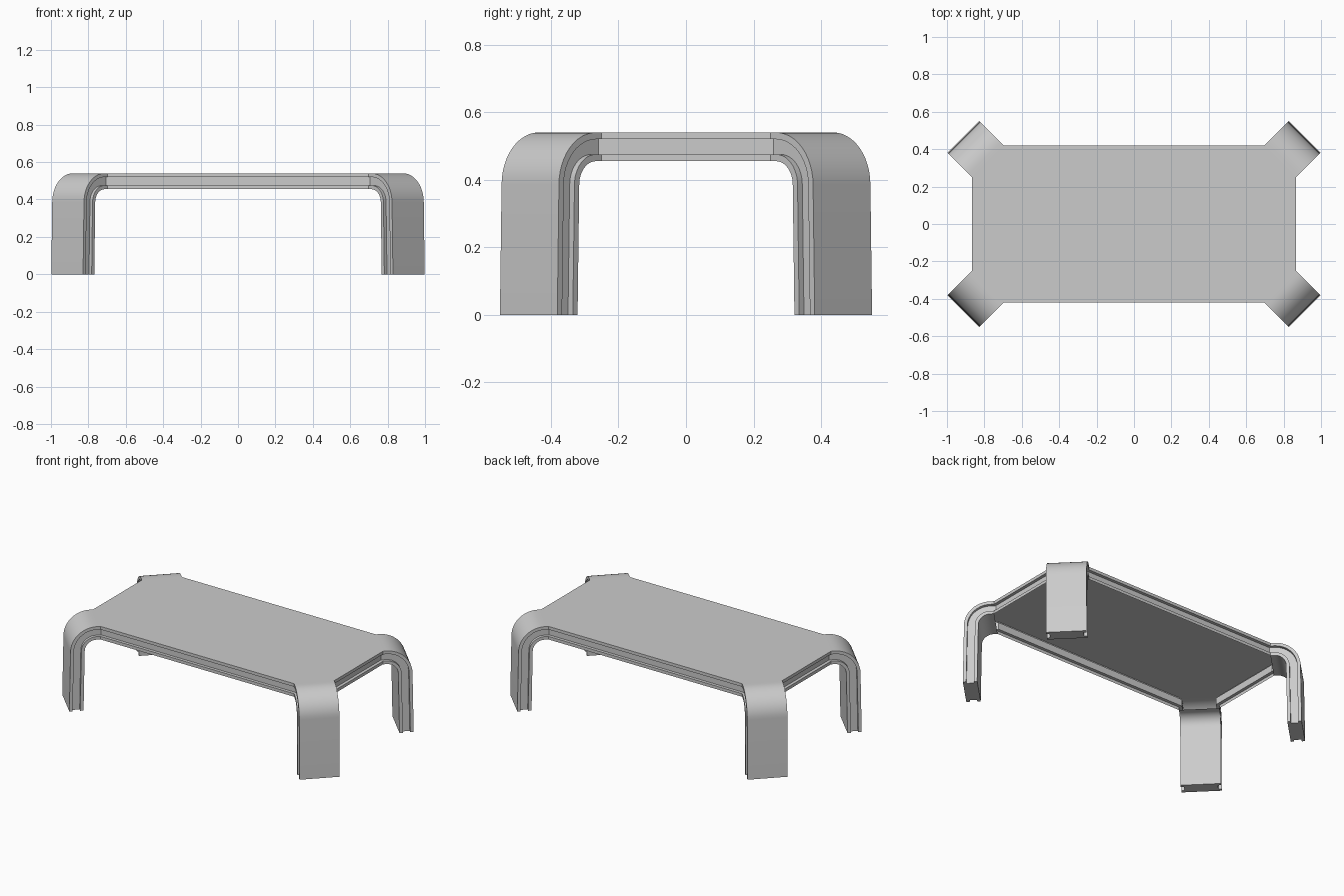
import bpy, bmesh, math

if "Cube" in bpy.data.objects:
    bpy.data.objects.remove(bpy.data.objects["Cube"])

R2 = math.sqrt(2)
CX, CY = 0.7825, 0.335      # middle of each leg-to-top joint
W = 0.12                    # half width of a leg
H, RAD = 0.54, 0.155        # table height, outer bend radius
LEAN, STRAIGHT, SEG = 0.007, 0.023, 12
# grooved edge section: (inset, depth below outer skin)
EDGE = [(0, 0), (0, .02), (.02, .02), (.02, .065), (0, .065), (0, .085)]

# stations along a leg: distance outward, height, outward normal
stations = [(0, H, 0, 1)]
for k in range(SEG + 1):
    a = math.pi / 2 * k / SEG
    s, c = math.sin(a), math.cos(a)
    stations.append((STRAIGHT + RAD * s, H - RAD + RAD * c, s, c))
stations.append((STRAIGHT + RAD + LEAN, 0, 1, 0))

bm = bmesh.new()


def column(sx, sy, side, k):
    """Vertices of the grooved edge at one station of one leg."""
    t, z, nt, nz = stations[k]
    out = []
    for inset, depth in EDGE:
        d = t - nt * depth + (inset * (1 - R2) if k == 0 else 0)
        v = side * (W - inset)
        out.append(bm.verts.new((sx * (CX + (d + v) / R2),
                                 sy * (CY + (d - v) / R2), z - nz * depth)))
    return out


def strip(a, b):
    for i in range(len(a) - 1):
        bm.faces.new((a[i], a[i + 1], b[i + 1], b[i]))


# four bent legs with hollow interiors and closed feet
joints = {}
for sx in (1, -1):
    for sy in (1, -1):
        cols = {s: [column(sx, sy, s, k) for k in range(len(stations))] for s in (-1, 1)}
        for k in range(len(stations) - 1):
            for s in (-1, 1):
                strip(cols[s][k], cols[s][k + 1])
            for e in (0, -1):
                bm.faces.new((cols[-1][k][e], cols[1][k][e],
                              cols[1][k + 1][e], cols[-1][k + 1][e]))
        bm.faces.new(cols[-1][-1] + cols[1][-1][::-1])
        for s in (-1, 1):
            joints[sx, sy, s] = cols[s][0]

# grooved rims of the top, open underneath
for sg in (1, -1):
    strip(joints[1, sg, -1], joints[-1, sg, -1])
    strip(joints[sg, 1, 1], joints[sg, -1, 1])

# eight-sided top panel
ring = [(1, 1, 1), (1, 1, -1), (-1, 1, -1), (-1, 1, 1),
        (-1, -1, 1), (-1, -1, -1), (1, -1, -1), (1, -1, 1)]
top = bm.faces.new([joints[r][0] for r in ring])
bmesh.ops.recalc_face_normals(bm, faces=bm.faces[:])
if top.normal.z < 0:
    bmesh.ops.reverse_faces(bm, faces=bm.faces[:])

mesh = bpy.data.meshes.new("coffee_table")
bm.to_mesh(mesh)
bm.free()
table = bpy.data.objects.new("coffee_table", mesh)
bpy.context.collection.objects.link(table)
bpy.context.view_layer.objects.active = table
table.select_set(True)
bpy.ops.object.shade_smooth_by_angle(angle=math.radians(30))
